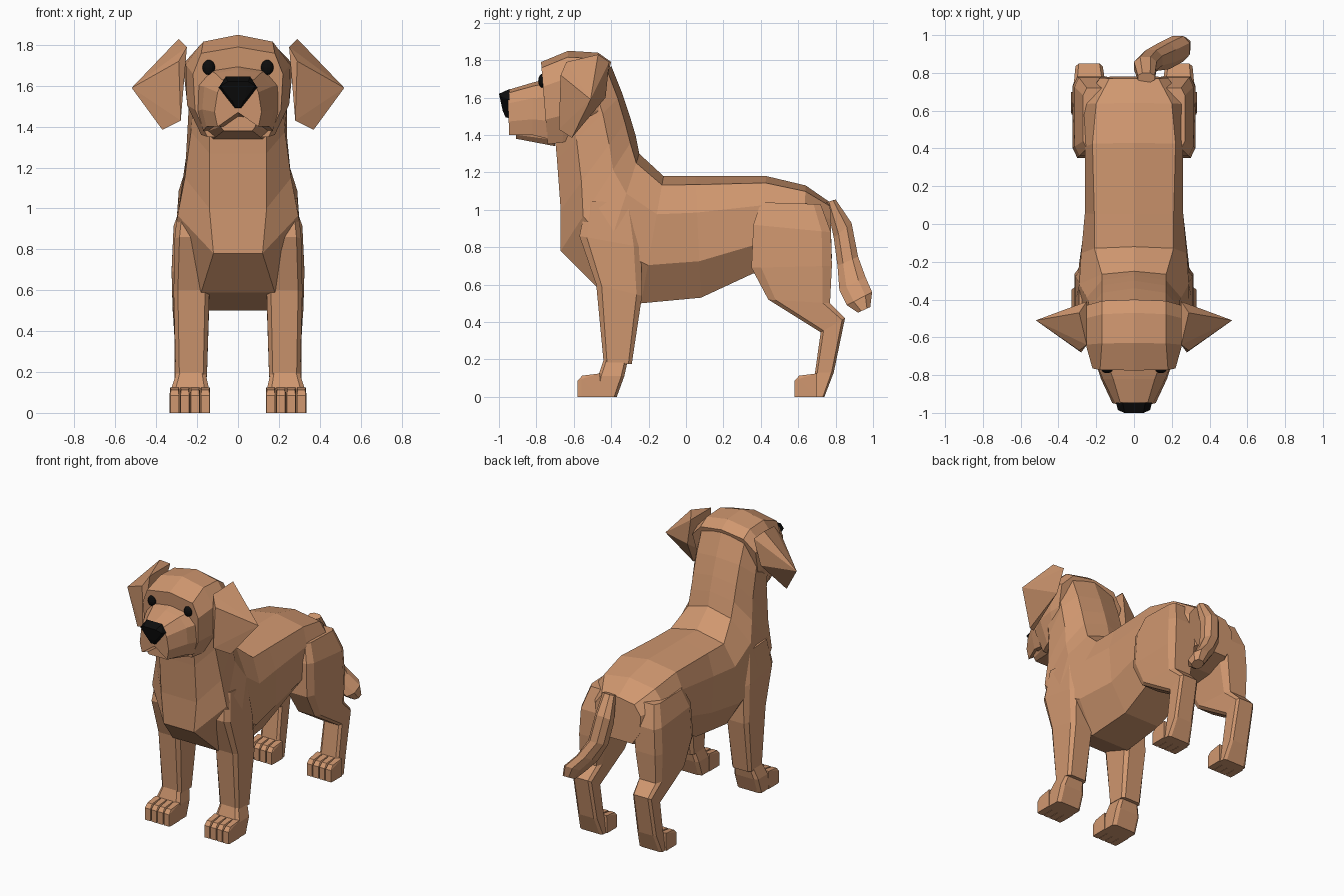
import bpy, bmesh
from mathutils import Vector

if "Cube" in bpy.data.objects:
    bpy.data.objects.remove(bpy.data.objects["Cube"])


def material(name, rgb):
    m = bpy.data.materials.new(name)
    m.diffuse_color = (*rgb, 1)
    m.use_nodes = True
    m.node_tree.nodes["Principled BSDF"].inputs["Base Color"].default_value = m.diffuse_color
    return m


FUR = material("tan fur", (0.63, 0.31, 0.16))
BLACK = material("black", (0.004, 0.004, 0.004))


def finish(name, bm, mat):
    bmesh.ops.recalc_face_normals(bm, faces=bm.faces)
    me = bpy.data.meshes.new(name)
    bm.to_mesh(me)
    bm.free()
    me.materials.append(mat)
    ob = bpy.data.objects.new(name, me)
    bpy.context.collection.objects.link(ob)
    return ob


def loft(name, rings, mat=FUR):
    """Skin a row of equal-sized point rings and cap both ends."""
    bm = bmesh.new()
    rows = [[bm.verts.new(p) for p in r] for r in rings]
    n = len(rows[0])
    for a, b in zip(rows, rows[1:]):
        for i in range(n):
            j = (i + 1) % n
            bm.faces.new((a[i], a[j], b[j], b[i]))
    bm.faces.new(rows[0])
    bm.faces.new(rows[-1])
    return finish(name, bm, mat)


def hull(name, points, mat=FUR):
    bm = bmesh.new()
    for p in points:
        bm.verts.new(p)
    res = bmesh.ops.convex_hull(bm, input=bm.verts)
    loose = [v for v in bm.verts if not v.link_faces]
    bmesh.ops.delete(bm, geom=loose, context='VERTS')
    return finish(name, bm, mat)


def section(top, bottom, w0, w1, w2, w3, lift=0):
    """Symmetric ten-sided ring between a top and a bottom (y, z) point."""
    a, b = Vector((0, *top)), Vector((0, *bottom))
    half = [(w0, .07), (w1, .3), (w2, .7), (w3, 1)]
    right = [a.lerp(b, t) + Vector((w, 0, 0)) for w, t in half]
    left = [Vector((-p.x, p.y, p.z)) for p in reversed(right)]
    return [a] + right + [b + Vector((0, 0, lift))] + left


def limb_ring(front, back, x0, x1, s=1, c=.12):
    """Chamfered box ring from a front and a back (y, z) point."""
    uv = [(c, 0), (1 - c, 0), (1, c), (1, 1 - c),
          (1 - c, 1), (c, 1), (0, 1 - c), (0, c)]
    f, b = Vector((0, *front)), Vector((0, *back))
    return [f.lerp(b, v) + Vector((s * (x0 + (x1 - x0) * u), 0, 0)) for u, v in uv]


# Trunk from the rump forward, then up the neck into the skull
loft("trunk_and_neck", [section(*r) for r in [
    ((.77, 1.04), (.78, .74), .13, .18, .18, .12),
    ((.64, 1.13), (.62, .68), .20, .28, .28, .20),
    ((.43, 1.18), (.36, .66), .22, .26, .26, .15),
    ((.05, 1.18), (.08, .53), .21, .26, .25, .14),
    ((-.12, 1.18), (-.24, .50), .21, .28, .29, .15),
    ((-.25, 1.30), (-.48, .59), .17, .29, .31, .18),
    ((-.27, 1.40), (-.67, .78), .17, .25, .295, .12),
    ((-.30, 1.50), (-.67, 1.0), .17, .24, .26, .14),
    ((-.34, 1.62), (-.69, 1.27), .17, .24, .23, .14),
    ((-.40, 1.77), (-.70, 1.38), .17, .23, .22, .14)]])

# Skull, muzzle and lower jaw
loft("skull", [section(*r) for r in [
    ((-.40, 1.79), (-.50, 1.42), .17, .25, .24, .18),
    ((-.47, 1.84), (-.58, 1.39), .17, .27, .25, .19),
    ((-.63, 1.85), (-.66, 1.36), .17, .255, .25, .18),
    ((-.775, 1.79), (-.74, 1.35), .18, .22, .21, .15)]])
loft("muzzle", [section(*r) for r in [
    ((-.74, 1.70), (-.74, 1.38), .14, .20, .20, .17),
    ((-.82, 1.68), (-.82, 1.40), .11, .165, .175, .155),
    ((-.955, 1.64), (-.945, 1.40), .07, .10, .115, .10, .07)]])
loft("lower_jaw", [section(*r) for r in [
    ((-.70, 1.45), (-.70, 1.34), .15, .17, .16, .12),
    ((-.91, 1.45), (-.91, 1.38), .08, .09, .085, .07)]])

# Nose
nose = [(.06, -.945, 1.645), (.095, -.945, 1.59), (.085, -.985, 1.6), (.05, -1, 1.62),
        (.03, -.98, 1.53), (.015, -.945, 1.49), (.015, -.965, 1.495)]
hull("nose", [(s * x, y, z) for x, y, z in nose for s in (1, -1)], BLACK)

# Tail, hanging down and swinging to one side
loft("tail", [limb_ring(*r, c=.27) for r in [
    ((.75, 1.04), (.80, 1.055), .02, .11),
    ((.79, .85), (.885, .93), .0, .12),
    ((.81, .70), (.92, .75), .03, .15),
    ((.82, .57), (.96, .64), .10, .22),
    ((.86, .49), (.995, .56), .17, .295),
    ((.92, .45), (.985, .48), .22, .30)]])

EAR = [(.25, -.64, 1.79), (.29, -.47, 1.83), (.25, -.41, 1.79), (.52, -.51, 1.59),
       (.29, -.43, 1.60), (.37, -.61, 1.385), (.28, -.68, 1.43), (.29, -.67, 1.72)]
FRONT_LEG = [((-.53, 1.05), (-.28, 1.03), .10, .29),
             ((-.57, .86), (-.24, .80), .11, .31),
             ((-.48, .60), (-.235, .54), .14, .315),
             ((-.44, .18), (-.29, .175), .152, .305)]
FRONT_PAW = [((-.44, .20), (-.31, .20), .16, .30),
             ((-.47, .11), (-.33, .11), .14, .33),
             ((-.49, 0), (-.37, 0), .14, .33)]
HIND_LEG = [((.40, 1.04), (.72, 1.03), .10, .27),
            ((.36, .92), (.775, .88), .11, .315),
            ((.35, .69), (.78, .70), .12, .325),
            ((.44, .52), (.77, .50), .15, .32),
            ((.72, .345), (.85, .42), .165, .31),
            ((.69, .13), (.79, .13), .16, .31),
            ((.67, 0), (.74, 0), .145, .325)]

for s, side in ((-1, "right"), (1, "left")):
    # Ear
    hull(f"{side}_ear", [(s * x, y, z) for x, y, z in EAR])

    # Eye, a flattened ball set in the face
    bm = bmesh.new()
    bmesh.ops.create_uvsphere(bm, u_segments=12, v_segments=8, radius=1)
    for v in bm.verts:
        v.co = Vector((s * .143 + v.co.x * .031, -.768 + v.co.y * .022,
                       1.69 + v.co.z * .037))
    finish(f"{side}_eye", bm, BLACK)

    # Legs and the heel of the front paw
    for name, rings in (("front_leg", FRONT_LEG), ("front_paw", FRONT_PAW),
                        ("hind_leg", HIND_LEG)):
        loft(f"{side}_{name}", [limb_ring(*r, s=s) for r in rings])

    # Four toes on each paw
    for paw, y0 in (("front", -.58), ("hind", .58)):
        for i in range(4):
            x = s * (.16 + .05 * i)
            shape = [(.021, 0, 0), (.021, 0, .085), (.018, .025, .113),
                     (.024, .02, 0), (.024, .02, .095), (.022, .12, .125), (.024, .12, 0)]
            hull(f"{side}_{paw}_toe_{i + 1}",
                 [(x + d * w, y0 + y, z) for w, y, z in shape for d in (1, -1)])
